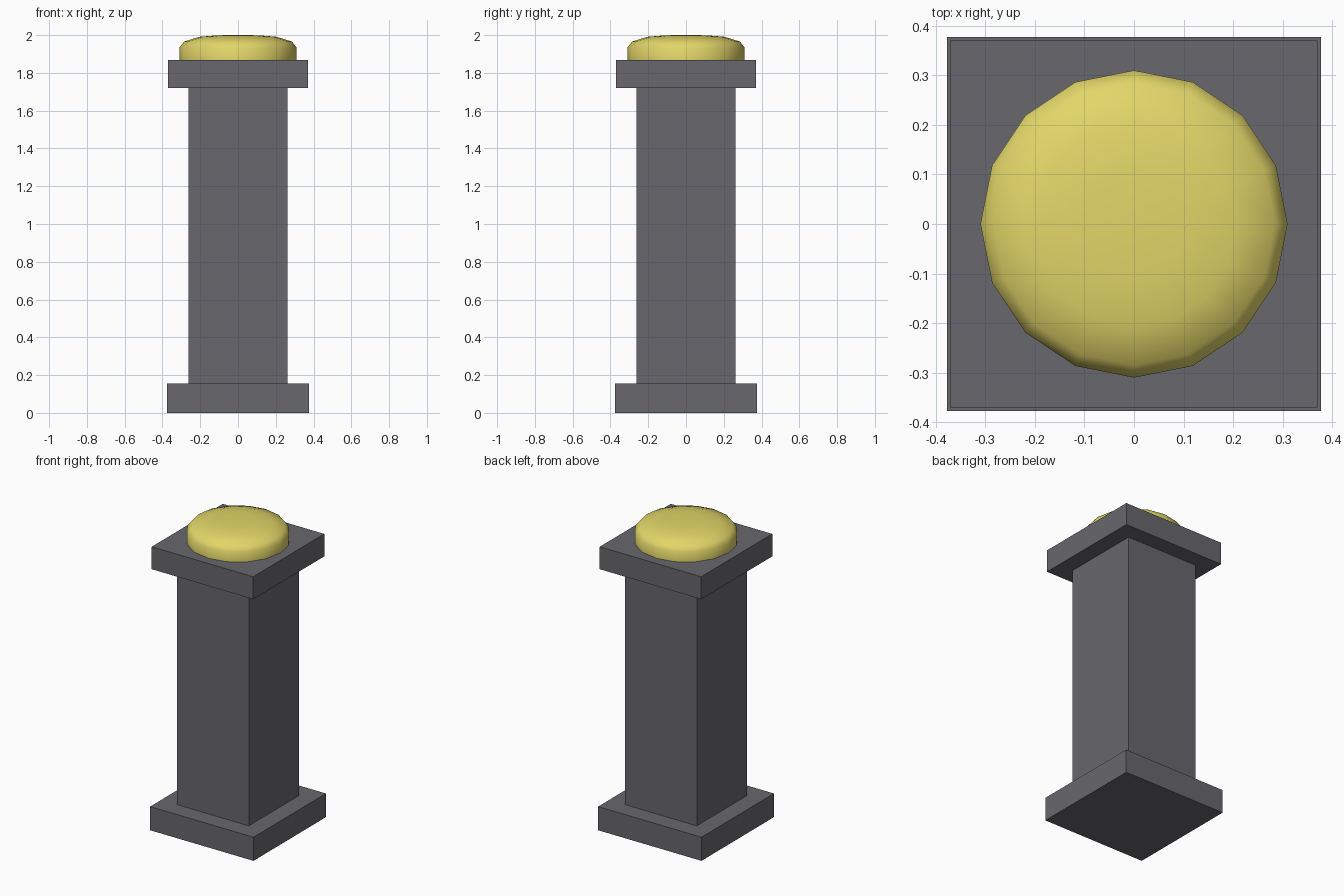
import bpy, bmesh, math

if "Cube" in bpy.data.objects:
    bpy.data.objects.remove(bpy.data.objects["Cube"])

def material(name, rgb):
    m = bpy.data.materials.new(name)
    m.diffuse_color = (*rgb, 1)
    m.use_nodes = True
    m.node_tree.nodes["Principled BSDF"].inputs["Base Color"].default_value = m.diffuse_color
    return m

stone = material("dark grey stone", (0.14, 0.137, 0.152))
glow = material("soft yellow", (0.76, 0.67, 0.14))

def make(name, bm, mat):
    bmesh.ops.recalc_face_normals(bm, faces=bm.faces)
    mesh = bpy.data.meshes.new(name)
    bm.to_mesh(mesh)
    bm.free()
    mesh.materials.append(mat)
    ob = bpy.data.objects.new(name, mesh)
    bpy.context.collection.objects.link(ob)
    return ob

# Square post: base, shaft and cap (half width, bottom, top)
for name, w, z0, z1 in [("base", 0.377, 0, 0.156),
                        ("shaft", 0.262, 0.156, 1.72),
                        ("cap", 0.37, 1.72, 1.868)]:
    bm = bmesh.new()
    bmesh.ops.create_cube(bm, size=1)
    for v in bm.verts:
        v.co = (v.co.x * 2 * w, v.co.y * 2 * w, z0 if v.co.z < 0 else z1)
    make(name, bm, stone)

# Rounded 16-sided lamp button on top
profile = [(0.31, 1.868), (0.31, 1.935), (0.285, 1.966), (0.205, 1.991), (0.11, 1.999)]
N = 16
bm = bmesh.new()
rings = [[bm.verts.new((r * math.cos(2 * math.pi * i / N), r * math.sin(2 * math.pi * i / N), z))
          for i in range(N)] for r, z in profile]
for a, b in zip(rings, rings[1:]):
    for i in range(N):
        j = (i + 1) % N
        bm.faces.new((a[i], a[j], b[j], b[i]))
top = bm.verts.new((0, 0, 2))
for i in range(N):
    bm.faces.new((rings[-1][i], rings[-1][(i + 1) % N], top))
bm.faces.new(rings[0][::-1])
lamp = make("lamp", bm, glow)
for p in lamp.data.polygons:
    p.use_smooth = len(p.vertices) < N
